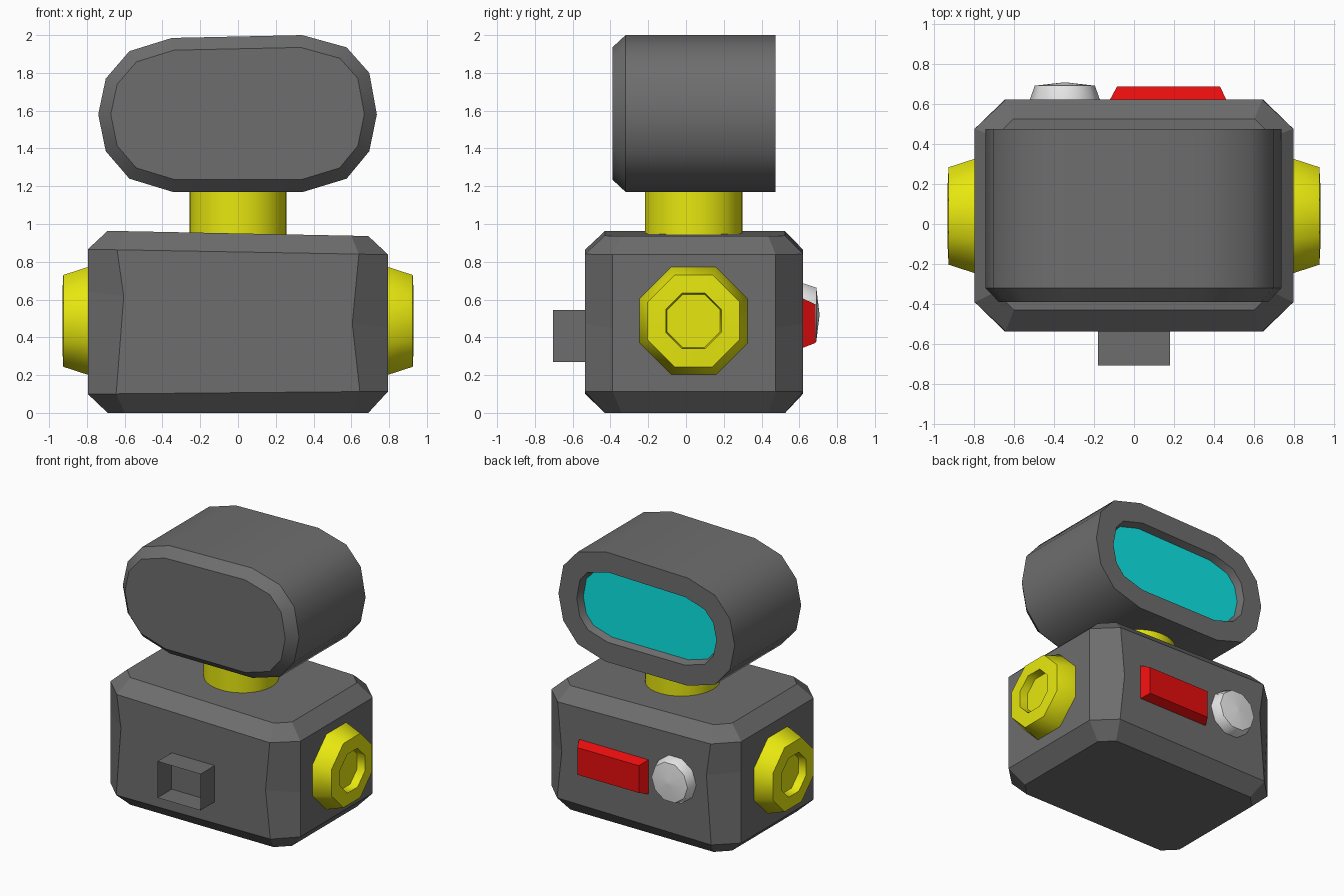
import bpy, bmesh, math
from mathutils import Vector

cube = bpy.data.objects.get("Cube")
if cube:
    bpy.data.objects.remove(cube, do_unlink=True)


def material(name, r, g, b):
    m = bpy.data.materials.new(name)
    m.use_nodes = True
    m.diffuse_color = (r, g, b, 1)
    m.node_tree.nodes["Principled BSDF"].inputs["Base Color"].default_value = (r, g, b, 1)
    return m


GREY = material("dark grey", 0.155, 0.155, 0.155)
YELLOW = material("yellow", 0.8, 0.8, 0.005)
RED = material("red", 0.8, 0.004, 0.004)
WHITE = material("white", 0.8, 0.8, 0.8)
CYAN = material("cyan", 0.004, 0.8, 0.8)


def loft(name, rings, mats, smooth=None, caps=True):
    """Skin a stack of equal-length rings; the last cap takes the last material."""
    bm = bmesh.new()
    rows = [[bm.verts.new(p) for p in ring] for ring in rings]
    n = len(rows[0])
    for a, b in zip(rows, rows[1:]):
        for i in range(n):
            j = (i + 1) % n
            bm.faces.new((a[i], a[j], b[j], b[i]))
    if caps:
        bm.faces.new(rows[0][::-1])
        bm.faces.new(rows[-1]).material_index = len(mats) - 1
    bmesh.ops.recalc_face_normals(bm, faces=bm.faces)
    mesh = bpy.data.meshes.new(name)
    bm.to_mesh(mesh)
    bm.free()
    for m in mats:
        mesh.materials.append(m)
    ob = bpy.data.objects.new(name, mesh)
    bpy.context.collection.objects.link(ob)
    if smooth:
        bpy.ops.object.select_all(action="DESELECT")
        ob.select_set(True)
        bpy.context.view_layer.objects.active = ob
        bpy.ops.object.shade_smooth_by_angle(angle=math.radians(smooth))
    return ob


def circle(radius, n, phase=0.0):
    return [(radius * math.cos(2 * math.pi * i / n + phase),
             radius * math.sin(2 * math.pi * i / n + phase)) for i in range(n)]


def rect(x0, x1, z0, z1, y):
    return [(x0, y, z0), (x1, y, z0), (x1, y, z1), (x0, y, z1)]


# Body: chamfered box, slightly tilted on top, corner chamfers pinched at mid height
def body_ring(x, cx, y0, y1, cy, z, slope):
    pts = [(-cx, y0), (cx, y0), (x, y0 + cy), (x, y1 - cy),
           (cx, y1), (-cx, y1), (-x, y1 - cy), (-x, y0 + cy)]
    return [(px, py, z + slope * px) for px, py in pts]


loft("body", [
    body_ring(0.69, 0.60, -0.43, 0.525, 0.09, 0, 0),
    body_ring(0.795, 0.645, -0.535, 0.62, 0.145, 0.107, 0.009),
    body_ring(0.795, 0.605, -0.535, 0.62, 0.145, 0.545, -0.12),
    body_ring(0.795, 0.64, -0.535, 0.62, 0.145, 0.852, -0.018),
    body_ring(0.69, 0.60, -0.43, 0.525, 0.09, 0.95, -0.02),
], [GREY])

# Neck
loft("neck", [[(x, y + 0.04, z) for x, y in circle(0.258, 32)] for z in (0.9, 1.22)],
     [YELLOW], 40)

# Head: rounded profile with a front chamfer and a recessed screen at the back
PROFILE = [(-0.74, 1.58), (-0.70, 1.77), (-0.575, 1.915), (-0.35, 1.985),
           (0.34, 2.0), (0.575, 1.935), (0.695, 1.80), (0.735, 1.58),
           (0.695, 1.385), (0.575, 1.24), (0.345, 1.17), (-0.345, 1.17),
           (-0.575, 1.24), (-0.70, 1.385)]


def head_ring(inset, y):
    pts = [Vector(p) for p in PROFILE]
    ring = []
    for i, p in enumerate(pts):
        d0 = (p - pts[i - 1]).normalized()
        d1 = (pts[(i + 1) % len(pts)] - p).normalized()
        n0, n1 = Vector((d0.y, -d0.x)), Vector((d1.y, -d1.x))
        q = p + (n0 + n1) * inset / (1 + n0.dot(n1))
        ring.append((q.x, y, q.y))
    return ring


loft("head", [head_ring(0.065, -0.39), head_ring(0, -0.32), head_ring(0, 0.475),
              head_ring(0.15, 0.475), head_ring(0.17, 0.425)], [GREY, CYAN], 38)

# Side knobs: tapered octagons with a hollow centre
for side, label in ((1, "left"), (-1, "right")):
    steps = [(0.285, 0.78), (0.285, 0.795), (0.243, 0.925), (0.147, 0.93), (0.14, 0.87)]
    loft(label + "_knob",
         [[(side * x, y + 0.04, z + 0.487)
           for y, z in circle(apothem / math.cos(math.pi / 8), 8, math.pi / 8)]
          for apothem, x in steps], [YELLOW], 50)

# Front socket: thin open-ended tube
loft("front_socket", [rect(-0.18, 0.18, 0.27, 0.545, y) for y in (-0.535, -0.705)],
     [GREY], caps=False)

# Back controls
loft("back_bar", [rect(-0.12, 0.46, 0.345, 0.605, 0.61),
                  rect(-0.12, 0.46, 0.345, 0.605, 0.62),
                  rect(-0.085, 0.43, 0.37, 0.575, 0.685)], [RED])
loft("back_button", [[(x - 0.345, y, z + 0.52) for x, z in circle(r, 10)]
                     for r, y in ((0.175, 0.61), (0.175, 0.62), (0.15, 0.69), (0.01, 0.706))],
     [WHITE], 45)
